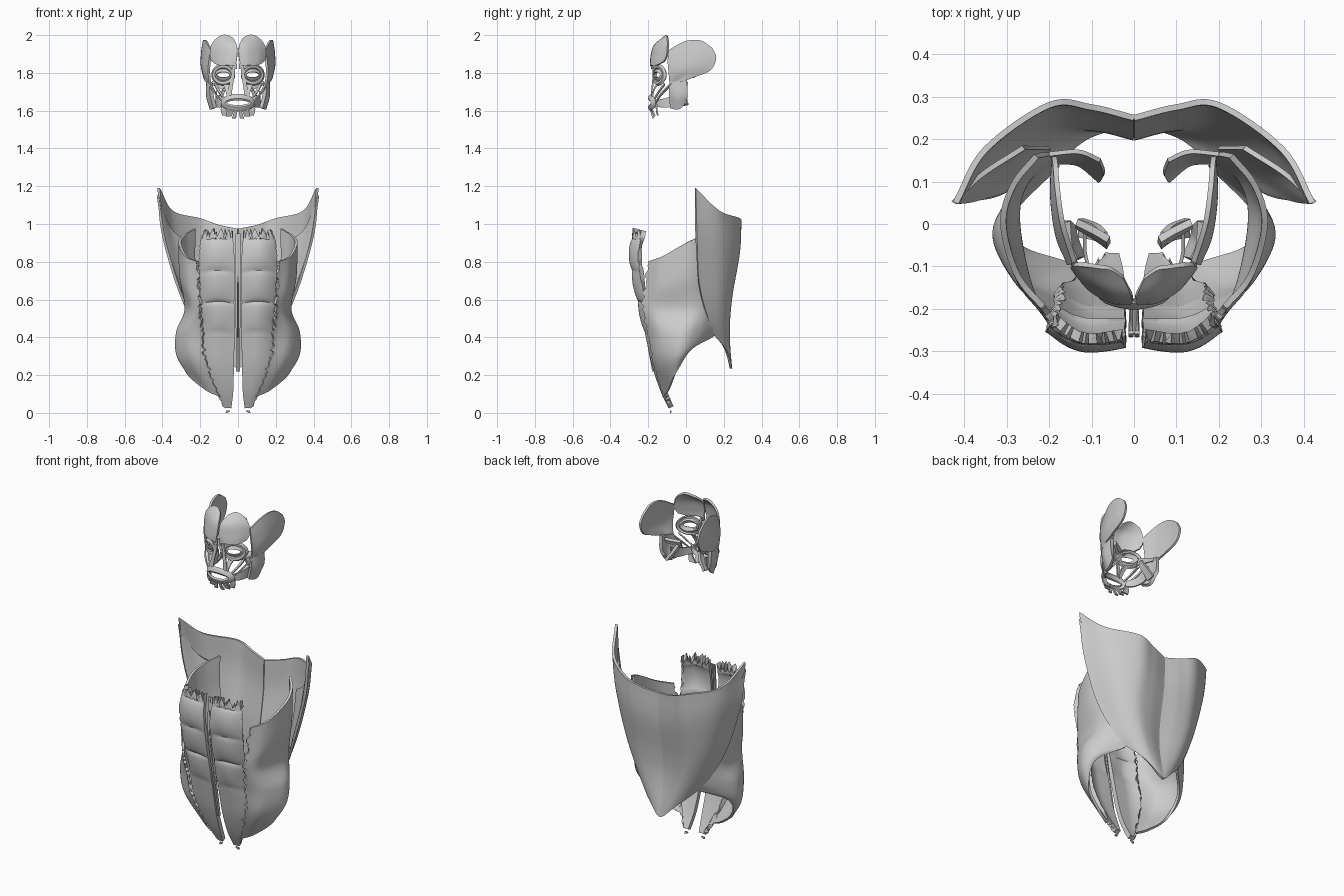
import bpy, random
from math import sin, cos, pi
from mathutils import Vector as V
random.seed(4)


def spline(pts, n):
    """Sample a smooth curve through pts at n+1 places."""
    p = [V(q) for q in pts]
    p = [2 * p[0] - p[1]] + p + [2 * p[-1] - p[-2]]
    out = []
    for k in range(n + 1):
        t = k / n * (len(p) - 3)
        i = min(int(t), len(p) - 4)
        t -= i
        a, b, c, d = p[i:i + 4]
        out.append(0.5 * (2 * b + (c - a) * t + (2 * a - 5 * b + 4 * c - d) * t * t
                          + (3 * b - a - 3 * c + d) * t ** 3))
    return out


def build(name, grid, thick, wrap=False, mirror=True, offset=0):
    """Turn a grid of points into a thick, smooth muscle sheet."""
    n, m = len(grid), len(grid[0])
    faces = []
    for i in range(n - 1):
        for j in range(m if wrap else m - 1):
            k = (j + 1) % m
            faces.append((i * m + j, i * m + k, i * m + m + k, i * m + m + j))
    me = bpy.data.meshes.new(name)
    me.from_pydata([tuple(p) for r in grid for p in r], [], faces)
    ob = bpy.data.objects.new(name, me)
    bpy.context.collection.objects.link(ob)
    s = ob.modifiers.new("thick", 'SOLIDIFY')
    s.thickness, s.offset = thick, offset
    if mirror:
        mm = ob.modifiers.new("mirror", 'MIRROR')
        mm.use_mirror_merge = False
    bpy.ops.object.select_all(action='DESELECT')
    bpy.context.view_layer.objects.active = ob
    ob.select_set(True)
    bpy.ops.object.convert(target='MESH')
    bpy.ops.object.shade_smooth_by_angle(angle=0.7)
    return ob


def sheet(name, rows, thick=0.012, nu=24, nv=24, jag=0, **kw):
    """Smooth surface through rows of points; jag frays the first column."""
    lines = [spline(r, nu) for r in rows]
    cols = [spline(c, nv) for c in zip(*lines)]
    grid = [list(r) for r in zip(*cols)]
    for r in grid:
        if jag:
            r[0] += (r[0] - r[2]).normalized() * random.uniform(-jag, jag)
    return build(name, grid, thick, **kw)


def strip(name, path, w0, w1, side=(1, 0, 0), thick=0.008):
    """Ribbon muscle along a path, widths w0 to w1."""
    s, pts = V(side).normalized(), spline(path, 10)
    grid = []
    for i, p in enumerate(pts):
        w = w0 + (w1 - w0) * i / 10
        grid.append([p + s * w * t + V((0, 0.004 * t * t, 0)) for t in (-.5, -.25, 0, .25, .5)])
    return build(name, grid, thick)


# Broad back muscle
sheet("back_muscle", [
    [(0, .25, .975), (.1, .275, .995), (.2, .28, 1.03), (.35, .175, 1.07), (.42, .05, 1.19)],
    [(0, .245, .8), (.1, .27, .83), (.2, .272, .86), (.32, .19, .9), (.4, .055, .96)],
    [(0, .212, .6), (.1, .235, .61), (.19, .235, .64), (.27, .18, .67), (.325, .068, .69)],
    [(0, .205, .45), (.07, .222, .45), (.14, .222, .47), (.2, .185, .49), (.245, .115, .5)],
    [(0, .238, .235), (.025, .235, .25), (.07, .222, .3), (.12, .2, .35), (.18, .15, .41)]],
    thick=0.014, nu=32, nv=32)
# Fold of the same muscle under the arm
sheet("armpit_fold", [
    [(.425, .05, 1.15), (.36, .115, .98), (.26, .18, .9)],
    [(.385, .055, .9), (.32, .11, .79), (.24, .18, .72)],
    [(.31, .075, .66), (.26, .13, .58), (.2, .18, .53)]])

# Side abdominal wall
sheet("side_wall", [
    [(.21, -.2, .8), (.275, -.12, .83), (.308, 0, .9), (.285, .09, .94), (.23, .16, .975)],
    [(.205, -.21, .67), (.265, -.14, .67), (.303, 0, .72), (.28, .09, .75), (.23, .16, .78)],
    [(.2, -.225, .56), (.245, -.15, .55), (.275, 0, .55), (.26, .09, .57), (.2, .165, .6)],
    [(.19, -.195, .42), (.275, -.135, .42), (.32, -.02, .43), (.28, .07, .45), (.19, .155, .46)],
    [(.165, -.17, .27), (.25, -.135, .28), (.32, -.04, .31), (.29, .045, .37), (.18, .145, .42)],
    [(.1, -.115, .09), (.17, -.09, .125), (.265, -.055, .21), (.29, .02, .335), (.18, .14, .405)]],
    thick=0.014, nu=32, nv=64, jag=0.012)
# Rear end of the deep wall, turning in toward the spine
sheet("deep_wall", [
    [(.2, .165, .68), (.13, .17, .68), (.08, .15, .66)],
    [(.19, .155, .55), (.13, .15, .55), (.07, .12, .53)],
    [(.18, .145, .42), (.13, .14, .43), (.08, .1, .45)]], thick=0.01)

# Front abdominal muscle: z, inner x, outer x, front y
prof = [(.965, .03, .185, -.255), (.88, .025, .195, -.272), (.78, .02, .198, -.272),
        (.68, .02, .195, -.255), (.58, .02, .19, -.235), (.48, .02, .18, -.212),
        (.36, .02, .18, -.188), (.24, .022, .16, -.162), (.12, .025, .11, -.122), (.03, .035, .068, -.08)]
zs = [r[0] for r in prof]
inner = spline([(r[1], r[3], r[0]) for r in prof], 72)
outer = spline([(r[2], r[3], r[0]) for r in prof], 72)
grid = []
for a, b in zip(inner, outer):
    row = []
    fade = min(1, a.z / .4)
    bulge = .016 * abs(sin(pi * (a.z - .415) / .165)) ** .5 if a.z > .415 else .006 * fade
    for j in range(25):
        t = j / 24
        p = a.lerp(b, t)
        p.y += fade * .035 * max(0, t - .45) ** 2 / .3 - bulge * sin(pi * (.1 + .8 * t))
        p.z += .012 * sin(pi * t) * fade
        if a.z > .9:   # ragged fingers at the top
            p.z -= (a.z - .9) / .065 * (.05 if j in (7, 12, 18) else .018 * (j % 3))
        row.append(p)
    row[-1].x += random.uniform(-.006, .004)
    grid.append(row)
build("front_muscle", grid, 0.026, offset=0)
# Narrow band on the midline, and tendon ends
strip("midline_band", [(.007, -.255, .95), (.007, -.262, .75), (.007, -.225, .5), (.005, -.175, .22)], .011, .006)
strip("tendon_end", [(.052, -.082, .012), (.06, -.08, .001)], .02, .012)

# Forehead
sheet("forehead", [
    [(.015, -.183, 1.835), (.05, -.182, 1.84), (.1, -.155, 1.84), (.135, -.115, 1.86)],
    [(.005, -.183, 1.88), (.05, -.176, 1.88), (.105, -.145, 1.88), (.145, -.1, 1.89)],
    [(.005, -.168, 1.94), (.05, -.158, 1.945), (.1, -.13, 1.945), (.14, -.095, 1.94)],
    [(.025, -.125, 1.98), (.055, -.105, 1.996), (.085, -.1, 1.996), (.12, -.095, 1.975)]], nu=16, nv=16)
# Temple fan
sheet("temple", [
    [(.14, -.09, 1.92), (.168, 0, 1.968), (.18, .08, 1.97), (.185, .14, 1.93)],
    [(.15, -.095, 1.86), (.178, -.01, 1.89), (.19, .08, 1.9), (.188, .16, 1.88)],
    [(.153, -.09, 1.8), (.178, -.03, 1.81), (.19, .06, 1.83), (.186, .13, 1.815)],
    [(.145, -.085, 1.73), (.15, -.06, 1.745), (.168, -.02, 1.755), (.178, .04, 1.775)]], nu=18, nv=16)


def ring(name, cx, cz, loops, depth, mirror):
    """Ring muscle wrapped on the face; loops are (x radius, z radius, lift)."""
    rows = []
    for rx, rz, lift in loops:
        pts = []
        for k in range(40):
            x = cx + rx * cos(2 * pi * k / 40)
            pts.append(V((x, depth + 3.2 * x * x - lift, cz + rz * sin(2 * pi * k / 40))))
        rows.append(pts)
    return build(name, rows, .007, wrap=True, mirror=mirror)


# Eye and mouth rings
ring("eye_ring", .078, 1.79, [(.06, .056, -.004), (.054, .049, .006), (.046, .038, .004), (.042, .032, -.006)], -.168, True)
ring("eyelid", .078, 1.79, [(.044, .034, -.008), (.039, .025, .006), (.033, .014, .01)], -.166, True)
ring("mouth_ring", 0, 1.642, [(.088, .045, -.004), (.078, .035, .006), (.068, .023, .01), (.06, .014, .004)], -.188, False)

# Cheek, nose and chin ribbons
strip("nose_side", [(.022, -.175, 1.84), (.026, -.172, 1.79), (.038, -.178, 1.73), (.045, -.182, 1.68)], .014, .022)
strip("lip_lifter", [(.065, -.152, 1.742), (.056, -.17, 1.71), (.05, -.18, 1.675)], .03, .018)
strip("cheek_upper", [(.12, -.115, 1.74), (.1, -.145, 1.7), (.07, -.168, 1.66)], .022, .015, (1, 0, .5))
strip("cheek_lower", [(.148, -.08, 1.74), (.12, -.13, 1.69), (.08, -.16, 1.645)], .022, .015, (1, 0, .8))
strip("cheek_wall", [(.075, -.155, 1.64), (.1, -.12, 1.64), (.115, -.07, 1.65), (.115, -.02, 1.67)], .035, .07, (0, 0, 1))
strip("corner_depressor", [(.08, -.158, 1.635), (.075, -.155, 1.6), (.06, -.15, 1.575)], .018, .045)
strip("lip_depressor", [(.035, -.185, 1.62), (.042, -.175, 1.595), (.05, -.165, 1.57)], .04, .03)
strip("chin", [(.012, -.185, 1.6), (.016, -.18, 1.58), (.022, -.172, 1.56)], .012, .022)
strip("bridge", [(.012, -.183, 1.85), (.012, -.18, 1.82)], .014, .01)

# Jaw muscles
sheet("jaw_muscle", [
    [(.142, -.085, 1.745), (.155, -.05, 1.755), (.16, .005, 1.765)],
    [(.14, -.085, 1.69), (.158, -.045, 1.68), (.158, .008, 1.69)],
    [(.122, -.08, 1.615), (.14, -.035, 1.61), (.145, .0, 1.65)]], thick=.02, nu=12, nv=12)
strip("inner_jaw_upper", [(.06, -.045, 1.72), (.09, -.025, 1.73), (.135, .0, 1.745)], .045, .02, (0, .4, 1), .018)
strip("inner_jaw_lower", [(.07, -.035, 1.72), (.09, -.02, 1.68), (.125, -.01, 1.63)], .03, .045, (0, 1, .2), .016)
